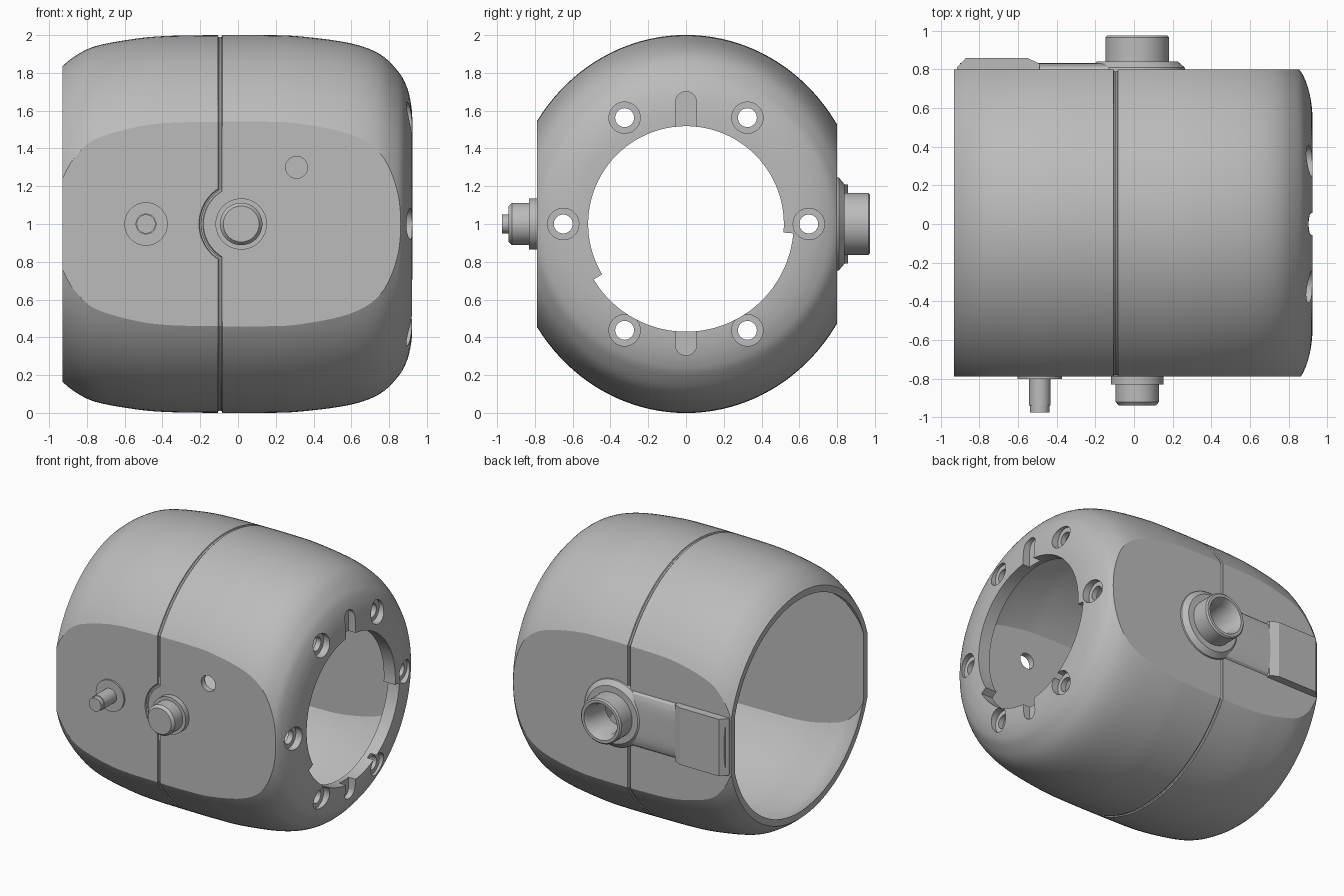
import bpy, bmesh, math
from math import sin, cos, pi, radians, sqrt

if "Cube" in bpy.data.objects:
    bpy.data.objects.remove(bpy.data.objects["Cube"], do_unlink=True)

grey = bpy.data.materials.new("plain grey")
grey.use_nodes = True
COLOUR = (0.5, 0.5, 0.5, 1)
grey.diffuse_color = COLOUR
grey.node_tree.nodes["Principled BSDF"].inputs["Base Color"].default_value = COLOUR

FRONT, BACK, SEAM, PORT_X = -0.79, 0.80, -0.095, 0.017


def place(axis, a, u, v):
    """Point at distance a along the axis, u and v across it."""
    return (a, u, v) if axis == "X" else (u, a, v) if axis == "Y" else (u, v, a)


def finish(name, bm):
    bmesh.ops.recalc_face_normals(bm, faces=bm.faces)
    me = bpy.data.meshes.new(name)
    bm.to_mesh(me)
    bm.free()
    me.materials.append(grey)
    ob = bpy.data.objects.new(name, me)
    bpy.context.collection.objects.link(ob)
    return ob


def same(r):
    return r


def lathe(name, profile, axis, u, v, seg=48, width=same, closed=False):
    """Spin (position, radius) pairs; capped solid, or a tube when closed."""
    bm = bmesh.new()
    rings = []
    for a, r in profile:
        angles = [2 * pi * i / seg for i in range(seg)]
        rings.append([bm.verts.new(place(axis, a, u + width(r) * cos(t), v + r * sin(t)))
                      for t in angles])
    pairs = list(zip(rings, rings[1:]))
    if closed:
        pairs.append((rings[-1], rings[0]))
    else:
        bm.faces.new(rings[0])
        bm.faces.new(rings[-1])
    for p, q in pairs:
        for i in range(seg):
            j = (i + 1) % seg
            bm.faces.new((p[i], p[j], q[j], q[i]))
    return finish(name, bm)


def prism(name, outline, axis, a, b):
    bm = bmesh.new()
    lo = [bm.verts.new(place(axis, a, *p)) for p in outline]
    hi = [bm.verts.new(place(axis, b, *p)) for p in outline]
    bm.faces.new(lo)
    bm.faces.new(hi)
    for i in range(len(lo)):
        j = (i + 1) % len(lo)
        bm.faces.new((lo[i], lo[j], hi[j], hi[i]))
    return finish(name, bm)


def activate(ob):
    bpy.ops.object.select_all(action="DESELECT")
    ob.select_set(True)
    bpy.context.view_layer.objects.active = ob


def boolean(ob, tool, op="DIFFERENCE"):
    mod = ob.modifiers.new("cut", "BOOLEAN")
    mod.operation, mod.object, mod.solver = op, tool, "EXACT"
    activate(ob)
    bpy.ops.object.modifier_apply(modifier=mod.name)
    bpy.data.objects.remove(tool, do_unlink=True)


def smooth(ob, angle=14):
    activate(ob)
    bpy.ops.object.shade_smooth_by_angle(angle=radians(angle))


def spline(pts, n=5):
    """Catmull-Rom curve through the points."""
    out = []
    p = [pts[0]] + pts + [pts[-1]]
    for a, b, c, d in zip(p, p[1:], p[2:], p[3:]):
        for k in range(n):
            t = k / n
            out.append(tuple(0.5 * (2 * y + (z - x) * t + (2 * x - 5 * y + 4 * z - w) * t * t
                                    + (3 * y - x - 3 * z + w) * t ** 3)
                             for x, y, z, w in zip(a, b, c, d)))
    return out + [pts[-1]]


def oval(r):
    """Half width in y for a half height r: the wide part is slightly narrow."""
    return r - 0.3 * max(0, r - 0.8)


def slab(name, y0, y1):
    return prism(name, [(y0, -1), (y1, -1), (y1, 3), (y0, 3)], "X", -2, 2)


# Housing: rounded barrel with flat front and back, hollowed from the left end
profile = spline([(-0.93, 0.835), (-0.865, 0.887), (-0.76, 0.94), (-0.57, 0.977), (-0.39, 0.995),
                  (-0.1, 1), (0.15, 1), (0.33, 0.993), (0.59, 0.958), (0.75, 0.9), (0.85, 0.805),
                  (0.89, 0.735), (0.912, 0.66), (0.922, 0.58), (0.925, 0.45)])
housing = lathe("housing", profile, "X", 0, 1, 128, oval)
boolean(housing, slab("flats", FRONT, BACK), "INTERSECT")
inner = [(-1.0, 0.77)] + [(x, r - 0.05) for x, r in profile if x < 0.8] + [(0.83, 0.74)]
cavity = lathe("cavity", inner, "X", 0, 1, 128, oval)
boolean(cavity, slab("inner_flats", FRONT + 0.045, BACK - 0.045), "INTERSECT")
boolean(housing, cavity)

# Round opening with a wider sector that leaves two stops
opening = []
for i in range(145):
    t = -149 + i
    opening.append((0.57 * cos(radians(t)), 1 + 0.57 * sin(radians(t))))
for i in range(73):
    t = radians(-5 + 3 * i)
    opening.append((0.518 * cos(t), 1 + 0.518 * sin(t)))
boolean(housing, prism("opening", opening, "X", 0.7, 1.1))

# Counterbored screw holes around the opening
for k in range(6):
    y, z = 0.65 * cos(k * pi / 3), 1 + 0.65 * sin(k * pi / 3)
    boolean(housing, lathe("screw_hole", [(0.7, 0.05), (0.87, 0.05), (0.87, 0.083), (1, 0.083)],
                           "X", y, z, 32))

# Shallow round-ended key slots above and below
for side, end in ((1, 0.645), (-1, 0.64)):
    arc = [(0.056 * cos(i * pi / 12), 1 + side * (end + 0.056 * sin(i * pi / 12)))
           for i in range(13)]
    boolean(housing, prism("key_slot", arc + [(-0.056, 1 + side * 0.4), (0.056, 1 + side * 0.4)],
                           "X", 0.865, 1))

# Front hole and rear port bore through the wall
boolean(housing, lathe("front_hole", [(-1, 0.058), (-0.6, 0.058)], "Y", 0.31, 1.3, 32))
boolean(housing, lathe("port_bore", [(0.6, 0.112), (1, 0.112)], "Y", PORT_X, 1))

# Seam groove around the housing, bowing around the front connector
start, stop = math.asin(FRONT / 0.94), math.asin(BACK / 0.94)
path = []
for side in (1, -1):
    arc = [start + (stop - start) * i / 60 for i in range(61)]
    for t in arc[::side]:
        path.append((SEAM, 0.94 * sin(t), 1 + side * cos(t)))
bow, dx = 0.212, PORT_X - SEAM
reach = math.atan2(sqrt(bow ** 2 - dx ** 2), dx)
for i in range(25):
    t = reach * (i / 12 - 1)
    path.append((PORT_X - bow * cos(t), FRONT, 1 + bow * sin(t)))
curve = bpy.data.curves.new("seam", "CURVE")
curve.dimensions, curve.bevel_depth, curve.bevel_resolution = "3D", 0.012, 2
line = curve.splines.new("POLY")
line.points.add(len(path) - 1)
for p, co in zip(line.points, path):
    p.co = (*co, 1)
line.use_cyclic_u = True
seam = bpy.data.objects.new("seam", curve)
bpy.context.collection.objects.link(seam)
activate(seam)
bpy.ops.object.convert(target="MESH")
boolean(housing, bpy.context.view_layer.objects.active)
smooth(housing)

# Rear port: flared flange and hollow collar
smooth(lathe("rear_port", [(0.76, 0.11), (0.76, 0.21), (0.79, 0.25), (0.81, 0.245), (0.84, 0.21),
                           (0.84, 0.165), (0.965, 0.165), (0.975, 0.155), (0.975, 0.135),
                           (0.92, 0.11)], "Y", PORT_X, 1, 64, closed=True), 25)

# Rear rib: gently domed strip with a thicker ramped pad near the open end
dome = [(0.79 + 0.042 * sqrt(max(0, 1 - (i / 10) ** 4)), 1 + 0.021 * i) for i in range(-10, 11)]
smooth(prism("rear_rib", dome, "X", -0.9, -0.108), 25)
prism("rear_pad", [(-0.92, 0.78), (-0.915, 0.81), (-0.87, 0.858), (-0.55, 0.858), (-0.49, 0.83),
                   (-0.49, 0.78)], "Z", 0.79, 1.21)

# Front connector and small pin
smooth(lathe("front_connector", [(-0.77, 0.136), (-0.83, 0.136), (-0.83, 0.112), (-0.92, 0.112),
                                 (-0.94, 0.095)], "Y", PORT_X, 1), 25)
smooth(lathe("front_pin", [(-0.77, 0.115), (-0.802, 0.115), (-0.802, 0.055), (-0.94, 0.055),
                           (-0.94, 0.05), (-0.975, 0.05)], "Y", -0.487, 1), 25)
